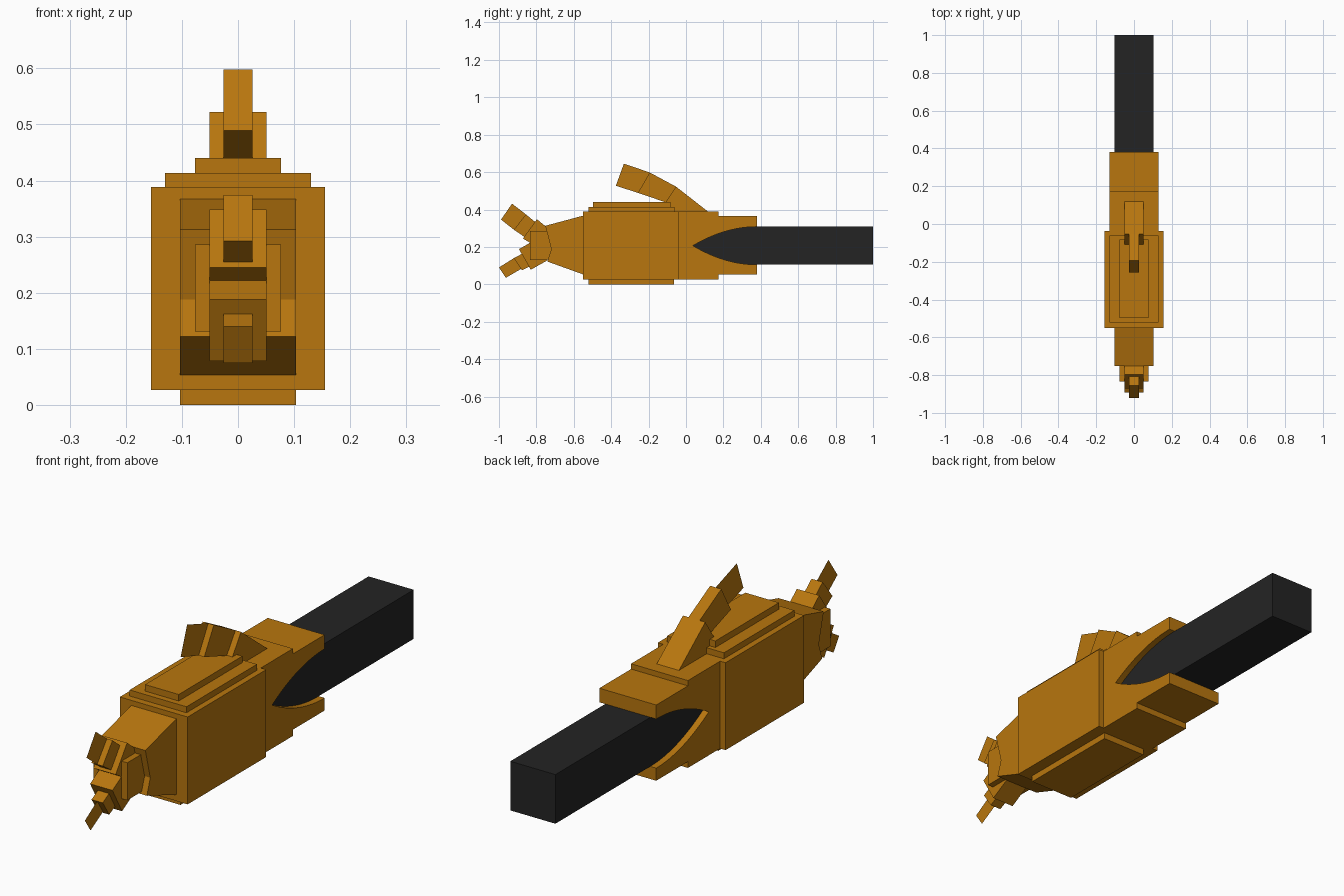
import bpy, bmesh

if "Cube" in bpy.data.objects:
    bpy.data.objects.remove(bpy.data.objects["Cube"])


def material(name, rgb):
    m = bpy.data.materials.new(name)
    m.diffuse_color = (*rgb, 1.0)
    m.use_nodes = True
    m.node_tree.nodes["Principled BSDF"].inputs["Base Color"].default_value = m.diffuse_color
    return m


ORANGE = material("burnt_orange", (0.479, 0.181, 0.0044))
BLACK = material("charcoal_black", (0.0175, 0.0175, 0.0175))


def slab(name, profile, half, mat=ORANGE):
    """Side profile of (y, z) points, extruded across x; half = 0 gives a flat sheet."""
    bm = bmesh.new()
    face = bm.faces.new([bm.verts.new((-half, y, z)) for y, z in profile])
    if half > 0:
        ext = bmesh.ops.extrude_face_region(bm, geom=[face])
        moved = [v for v in ext["geom"] if isinstance(v, bmesh.types.BMVert)]
        bmesh.ops.translate(bm, vec=(2 * half, 0, 0), verts=moved)
        bmesh.ops.recalc_face_normals(bm, faces=bm.faces)
    mesh = bpy.data.meshes.new(name)
    bm.to_mesh(mesh)
    bm.free()
    mesh.materials.append(mat)
    obj = bpy.data.objects.new(name, mesh)
    bpy.context.collection.objects.link(obj)
    return obj


def box(name, y0, y1, z0, z1, half, mat=ORANGE):
    return slab(name, [(y0, z0), (y1, z0), (y1, z1), (y0, z1)], half, mat)


# Main body with stepped plates above and below
box("main_body", -0.55, -0.037, 0.027, 0.388, 0.155)
box("belly_plate", -0.522, -0.064, 0.0, 0.027, 0.103)
box("lower_back_plate", -0.522, -0.062, 0.388, 0.413, 0.13)
box("upper_back_plate", -0.497, -0.082, 0.413, 0.44, 0.077)

# Rear body, with a pointed arch notch on each side around the tail bar
STEPS, TIP, END, MID, RISE = 12, 0.037, 0.38, 0.2065, 0.1015


def notch(t, sign):
    return (TIP + (END - TIP) * t, MID + sign * RISE * (1 - (1 - t) ** 2))


upper = [notch(i / STEPS, 1) for i in range(STEPS, -1, -1)]
lower = [notch(i / STEPS, -1) for i in range(1, STEPS + 1)]
slab("rear_body",
     [(-0.037, 0.027), (-0.037, 0.388), (0.173, 0.388), (0.173, 0.366), (END, 0.366)]
     + upper + lower
     + [(END, 0.053), (0.173, 0.053), (0.173, 0.027)], 0.13)
box("tail_bar", 0.02, 1.0, MID - RISE, MID + RISE, 0.103, BLACK)

# Tapered neck with a concave front, and the head set into it
slab("neck", [(-0.55, 0.053), (-0.55, 0.367), (-0.752, 0.313),
              (-0.72, 0.188), (-0.742, 0.122)], 0.103)
slab("head", [(-0.833, 0.131), (-0.833, 0.286), (-0.742, 0.286),
              (-0.70, 0.2), (-0.74, 0.131)], 0.077)

# Segmented limbs narrowing from base to a flat sheet at the tip
WIDTHS = (("base", 0.051), ("middle", 0.0255), ("tip", 0.0))
LIMBS = {
    "back_fin": (
        [(-0.053, 0.522), (-0.112, 0.436), (-0.06, 0.385), (0.12, 0.387)],
        [(-0.194, 0.598), (-0.257, 0.489), (-0.107, 0.438), (-0.053, 0.522)],
        [(-0.332, 0.645), (-0.375, 0.527), (-0.257, 0.489), (-0.194, 0.598)]),
    "upper_jaw": (
        [(-0.797, 0.348), (-0.872, 0.245), (-0.834, 0.222), (-0.74, 0.24), (-0.72, 0.285)],
        [(-0.856, 0.374), (-0.92, 0.292), (-0.866, 0.255), (-0.80, 0.328)],
        [(-0.93, 0.431), (-0.989, 0.346), (-0.92, 0.292), (-0.856, 0.374)]),
    "lower_jaw": (
        [(-0.893, 0.188), (-0.83, 0.078), (-0.743, 0.127), (-0.76, 0.20), (-0.834, 0.222)],
        [(-0.92, 0.14), (-0.877, 0.075), (-0.834, 0.097), (-0.872, 0.166)],
        [(-1.0, 0.09), (-0.963, 0.035), (-0.877, 0.085), (-0.92, 0.14)]),
}
for limb, profiles in LIMBS.items():
    for (part, half), profile in zip(WIDTHS, profiles):
        slab(f"{limb}_{part}", profile, half)
